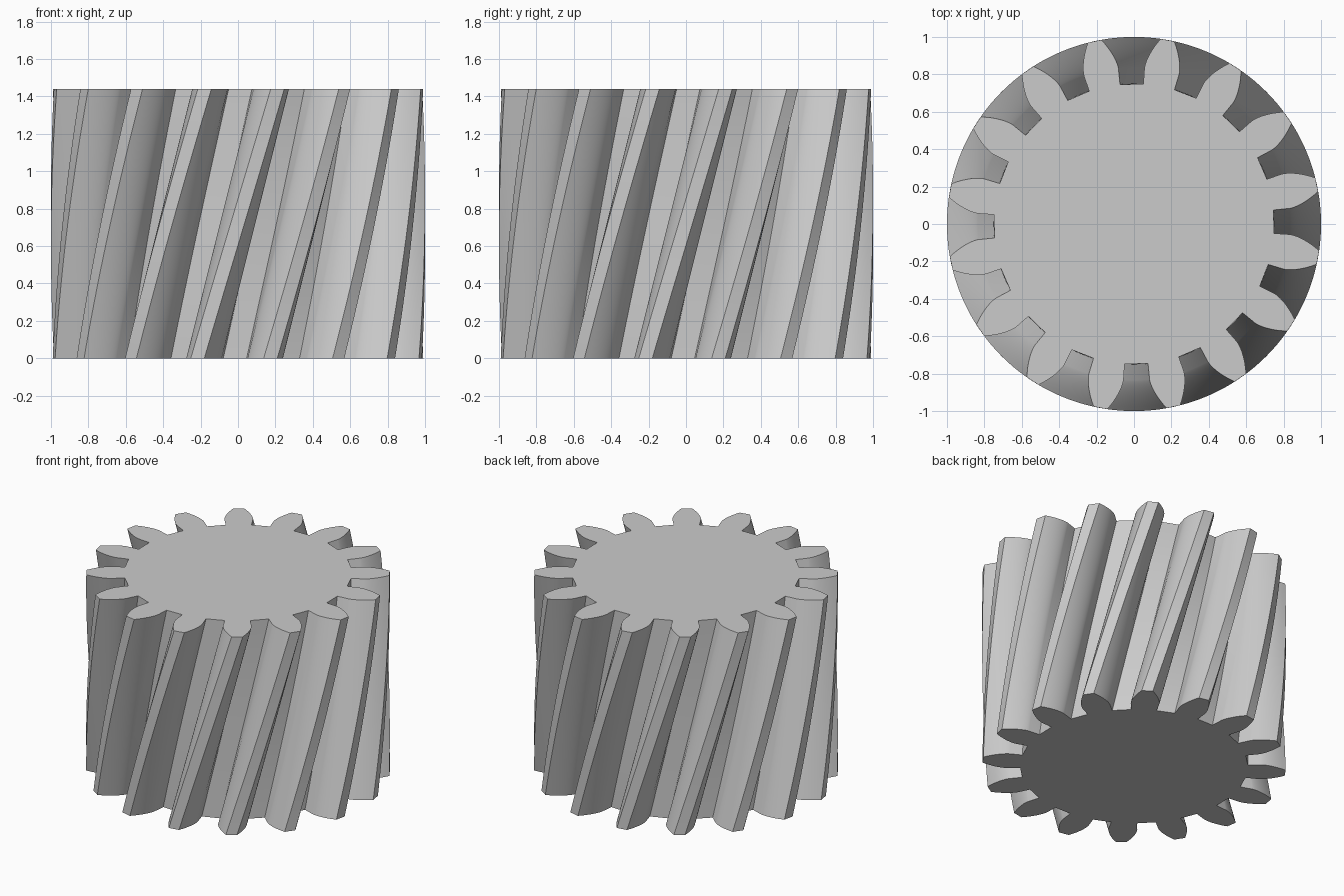
import bpy
import bmesh
from math import sqrt, atan, cos, sin, tan, radians, pi

cube = bpy.data.objects.get("Cube")
if cube:
    bpy.data.objects.remove(cube, do_unlink=True)

# Gear proportions
TEETH = 16
HEIGHT = 1.44
TIP_R = 1.0
MODULE = 2 * TIP_R / (TEETH + 2)
PITCH_R = MODULE * TEETH / 2
ROOT_R = PITCH_R - 1.25 * MODULE
PRESSURE = radians(20)
BASE_R = PITCH_R * cos(PRESSURE)
TWIST = radians(24.7)
TOP_PHASE = radians(12.2)
LAYERS = 32
FLANK_STEPS = 10


def involute_angle(r):
    t = sqrt(max((r / BASE_R) ** 2 - 1, 0))
    return t - atan(t)


def half_angle(r):
    """Half the angular thickness of a tooth at radius r."""
    base_half = pi / (2 * TEETH) + tan(PRESSURE) - PRESSURE
    return base_half - involute_angle(r)


# One flank from root to tip, as (radius, half angle)
flank = [(ROOT_R, half_angle(ROOT_R))]
for i in range(FLANK_STEPS + 1):
    r = BASE_R + (TIP_R - BASE_R) * (i / FLANK_STEPS) ** 1.5
    flank.append((r, half_angle(r)))

# Whole outline in polar form, counter-clockwise, first tooth towards the front
outline = []
for k in range(TEETH):
    mid = -pi / 2 + 2 * pi * k / TEETH
    outline += [(r, mid - a) for r, a in flank]
    outline += [(r, mid + a) for r, a in reversed(flank)]

# Sweep the outline upwards with a steady twist
bm = bmesh.new()
rings = []
for layer in range(LAYERS + 1):
    f = layer / LAYERS
    turn = TOP_PHASE - TWIST * (1 - f)
    rings.append([bm.verts.new((r * cos(a + turn), r * sin(a + turn), HEIGHT * f))
                  for r, a in outline])
n = len(outline)
for low, high in zip(rings, rings[1:]):
    for i in range(n):
        j = (i + 1) % n
        bm.faces.new((low[i], low[j], high[j], high[i]))
bm.faces.new(list(reversed(rings[0])))
bm.faces.new(rings[-1])

mesh = bpy.data.meshes.new("helical_gear")
bm.to_mesh(mesh)
bm.free()
gear = bpy.data.objects.new("helical_gear", mesh)
bpy.context.collection.objects.link(gear)

# Plain grey metal
grey = (0.6, 0.6, 0.6, 1)
mat = bpy.data.materials.new("plain_grey")
mat.use_nodes = True
mat.diffuse_color = grey
mat.node_tree.nodes["Principled BSDF"].inputs["Base Color"].default_value = grey
mesh.materials.append(mat)

# Smooth flanks with crisp tip, root and rim edges
bpy.ops.object.select_all(action="DESELECT")
gear.select_set(True)
bpy.context.view_layer.objects.active = gear
bpy.ops.object.shade_smooth_by_angle(angle=radians(25))
